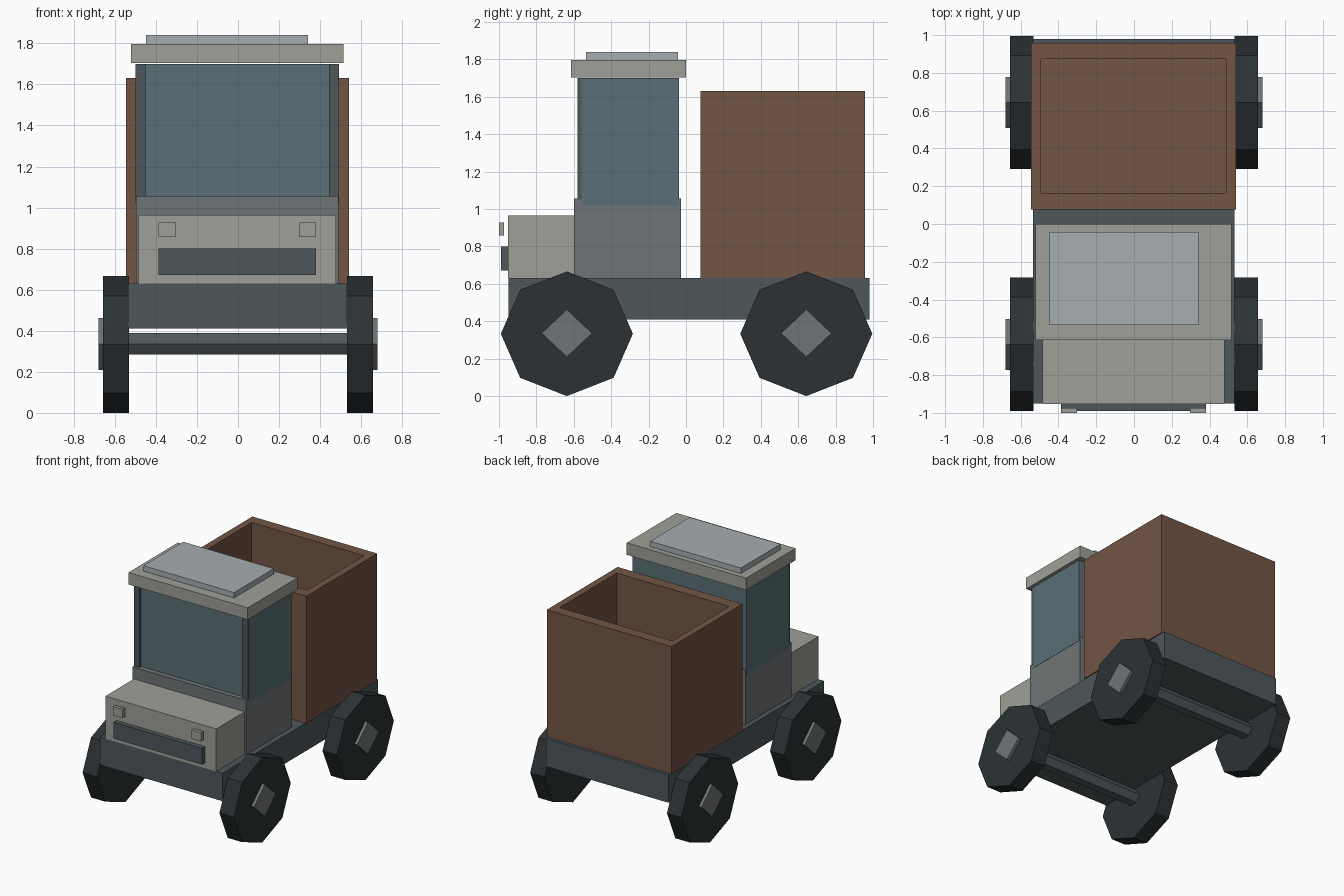
import bpy, bmesh, math
from mathutils import Matrix

if "Cube" in bpy.data.objects:
    bpy.data.objects.remove(bpy.data.objects["Cube"])


def material(name, rgb):
    m = bpy.data.materials.new(name)
    m.diffuse_color = (*rgb, 1)
    m.use_nodes = True
    m.node_tree.nodes["Principled BSDF"].inputs["Base Color"].default_value = m.diffuse_color
    return m


DARK = material("dark_steel", (0.075, 0.095, 0.105))
RUBBER = material("rubber", (0.025, 0.031, 0.035))
BROWN = material("brown_wood", (0.17, 0.09, 0.06))
GLASS = material("glass", (0.10, 0.16, 0.18))
CREAM = material("pale_paint", (0.34, 0.35, 0.31))
PANEL = material("roof_panel", (0.38, 0.42, 0.44))
GREY = material("grey_metal", (0.16, 0.175, 0.18))


def finish(name, bm, mat):
    bmesh.ops.recalc_face_normals(bm, faces=bm.faces)
    me = bpy.data.meshes.new(name)
    bm.to_mesh(me)
    bm.free()
    me.materials.append(mat)
    ob = bpy.data.objects.new(name, me)
    bpy.context.collection.objects.link(ob)
    return ob


def box_mesh(x, y, z):
    bm = bmesh.new()
    bmesh.ops.create_cube(bm, size=1)
    for v in bm.verts:
        v.co = [r[0] if c < 0 else r[1] for c, r in zip(v.co, (x, y, z))]
    return bm


def box(name, x, y, z, mat):
    return finish(name, box_mesh(x, y, z), mat)


def prism(name, sides, ry, rz, x, y, z, mat):
    """Low-poly cylinder along x, with corners pointing along +y and -y."""
    bm = bmesh.new()
    ring = [(ry * math.cos(a), rz * math.sin(a))
            for a in (2 * math.pi * i / sides for i in range(sides))]
    caps = [[bm.verts.new((px, y + a, z + b)) for a, b in ring] for px in x]
    for c in caps:
        bm.faces.new(c)
    for i in range(sides):
        j = (i + 1) % sides
        bm.faces.new((caps[0][i], caps[0][j], caps[1][j], caps[1][i]))
    return finish(name, bm, mat)


# Chassis
box("chassis", (-0.535, 0.532), (-0.95, 0.98), (0.41, 0.63), DARK)

# Hood with grille and headlights
box("hood", (-0.485, 0.478), (-0.953, -0.60), (0.63, 0.965), CREAM)
box("grille", (-0.387, 0.38), (-0.99, -0.953), (0.672, 0.80), DARK)
for side, x in (("left", (-0.387, -0.303)), ("right", (0.296, 0.38))):
    box(side + "_headlight", x, (-1.0, -0.973), (0.858, 0.927), CREAM)

# Cab: lower body, glazing, front pillars, roof
box("cab_body", (-0.497, 0.49), (-0.60, -0.028), (0.63, 1.057), GREY)
box("cab_glass", (-0.499, 0.492), (-0.56, -0.038), (1.02, 1.70), GLASS)
for side, x in (("left", (-0.499, -0.45)), ("right", (0.443, 0.492))):
    box(side + "_pillar", x, (-0.58, -0.56), (1.05, 1.70), DARK)
box("roof", (-0.522, 0.515), (-0.615, 0.0), (1.703, 1.797), CREAM)
box("roof_top_panel", (-0.447, 0.341), (-0.535, -0.043), (1.797, 1.84), PANEL)

# Open cargo box: the top face is inset and pushed down
bm = box_mesh((-0.545, 0.54), (0.077, 0.957), (0.63, 1.63))
top = max(bm.faces, key=lambda f: f.calc_center_median().z)
bmesh.ops.inset_region(bm, faces=[top], thickness=0.05)
for v in top.verts:
    v.co.x = -0.492 if v.co.x < 0 else 0.486
    v.co.y = 0.165 if v.co.y < 0.5 else 0.873
inner = bmesh.ops.extrude_face_region(bm, geom=[top])["geom"]
bmesh.ops.translate(bm, vec=(0, 0, -0.92),
                    verts=[g for g in inner if isinstance(g, bmesh.types.BMVert)])
if top.is_valid:
    bm.faces.remove(top)
finish("cargo_box", bm, BROWN)

# Axles, wheels and hubs
for end, y in (("front", -0.637), ("rear", 0.643)):
    prism(end + "_axle", 6, 0.065, 0.061, (-0.56, 0.56), y, 0.336, DARK)
    for side, s in (("left", -1), ("right", 1)):
        prism(f"{end}_{side}_wheel", 8, 0.353, 0.333, (s * 0.532, s * 0.657), y, 0.333, RUBBER)
        prism(f"{end}_{side}_hub", 4, 0.135, 0.127, (s * 0.60, s * 0.68), y, 0.336, GREY)
